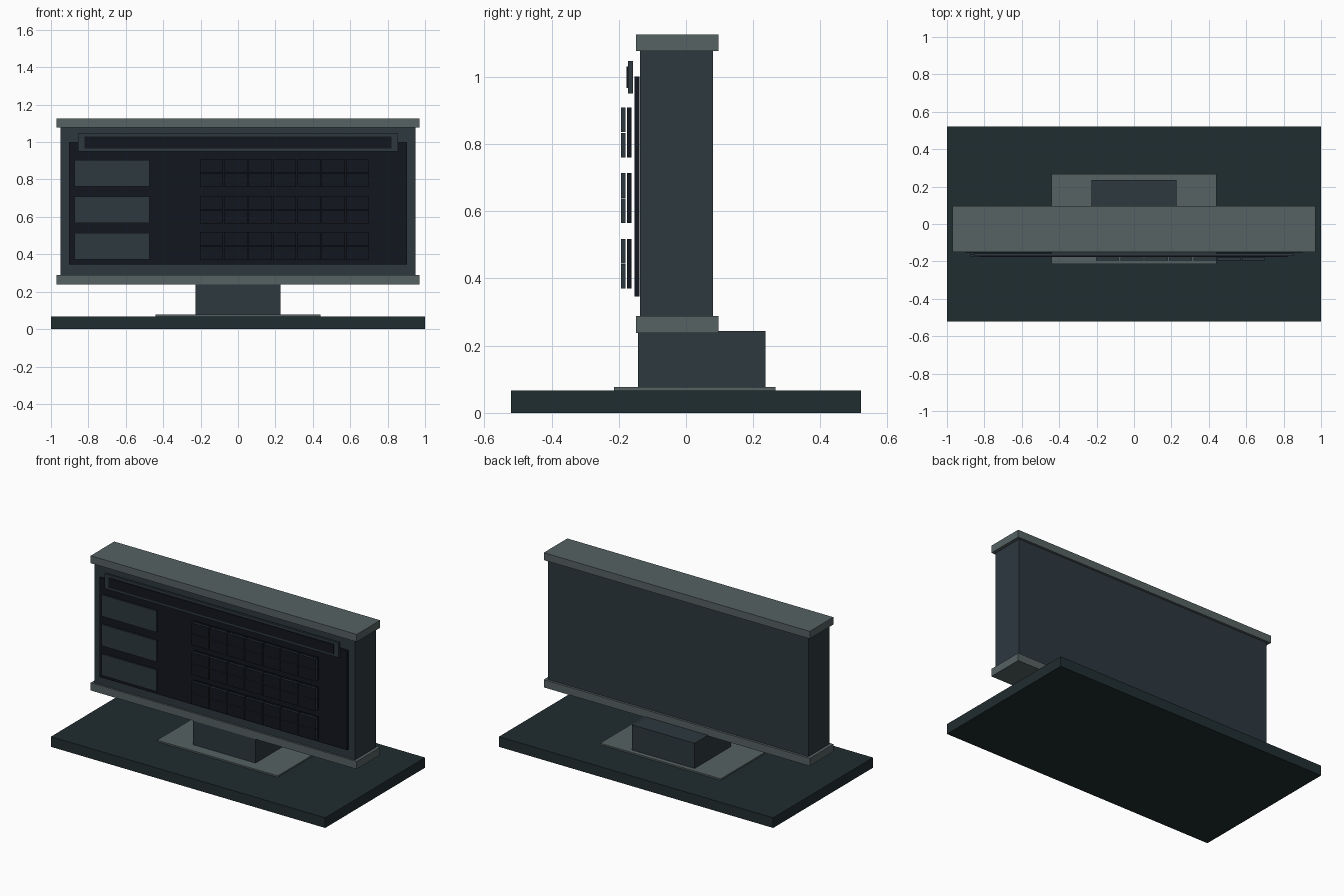
import bpy, bmesh

if "Cube" in bpy.data.objects:
    bpy.data.objects.remove(bpy.data.objects["Cube"])


def material(name, hex_code):
    rgb = [int(hex_code[i:i + 2], 16) / 255 for i in (0, 2, 4)]
    mat = bpy.data.materials.new(name)
    mat.diffuse_color = [((c + 0.055) / 1.055) ** 2.4 if c > 0.04 else c / 12.92 for c in rgb] + [1]
    mat.use_nodes = True
    mat.node_tree.nodes["Principled BSDF"].inputs["Base Color"].default_value = mat.diffuse_color
    return mat


BASE = material("base_dark", "202D30")
BODY = material("casing_slate", "2D383F")
TRIM = material("trim_grey", "566263")
DARK = material("panel_black", "12161F")


def box(name, x, y, z, mat, front=None):
    """Box from (min, max) ranges; front optionally recolours the -y face."""
    bm = bmesh.new()
    bmesh.ops.create_cube(bm, size=1)
    for v in bm.verts:
        v.co = [r[0] + (c + 0.5) * (r[1] - r[0]) for c, r in zip(v.co, (x, y, z))]
    bm.normal_update()
    if front:
        for f in bm.faces:
            f.material_index = int(f.normal.y < -0.5)
    mesh = bpy.data.meshes.new(name)
    bm.to_mesh(mesh)
    bm.free()
    mesh.materials.append(mat)
    if front:
        mesh.materials.append(front)
    obj = bpy.data.objects.new(name, mesh)
    bpy.context.collection.objects.link(obj)
    return obj


# Stand
box("base", (-1, 1), (-0.52, 0.52), (0, 0.067), BASE)
box("foot_plate", (-0.44, 0.44), (-0.214, 0.266), (0.067, 0.077), TRIM)
box("neck", (-0.228, 0.228), (-0.143, 0.236), (0.077, 0.243), BODY)

# Casing with top and bottom trim
box("casing", (-0.95, 0.95), (-0.137, 0.081), (0.28, 1.085), BODY)
box("bottom_trim", (-0.97, 0.97), (-0.149, 0.096), (0.238, 0.289), TRIM)
box("top_trim", (-0.97, 0.97), (-0.149, 0.096), (1.077, 1.126), TRIM)

# Display panel and header strip
box("display_panel", (-0.903, 0.903), (-0.153, -0.138), (0.346, 1.001), DARK)
box("header_frame", (-0.855, 0.855), (-0.172, -0.157), (0.95, 1.047), BODY)
box("header_inset", (-0.822, 0.822), (-0.177, -0.171), (0.966, 1.03), DARK)

# Three rows: label plate plus seven split flap cells
COLS, LEFT, WIDTH, GAP = 7, -0.203, 0.124, 0.006
for row, z in enumerate((0.76, 0.565, 0.37), 1):
    box(f"label_plate_{row}", (-0.875, -0.474), (-0.174, -0.162), (z + 0.003, z + 0.144), BODY)
    for col in range(COLS):
        x0 = LEFT + col * (WIDTH + GAP)
        x = (x0, x0 + WIDTH)
        tag = f"{row}_{col + 1}"
        box(f"cell_back_{tag}", x, (-0.176, -0.162), (z, z + 0.148), DARK)
        box(f"lower_flap_{tag}", x, (-0.194, -0.18), (z, z + 0.073), BODY, DARK)
        box(f"upper_flap_{tag}", x, (-0.194, -0.18), (z + 0.075, z + 0.148), BODY, DARK)
